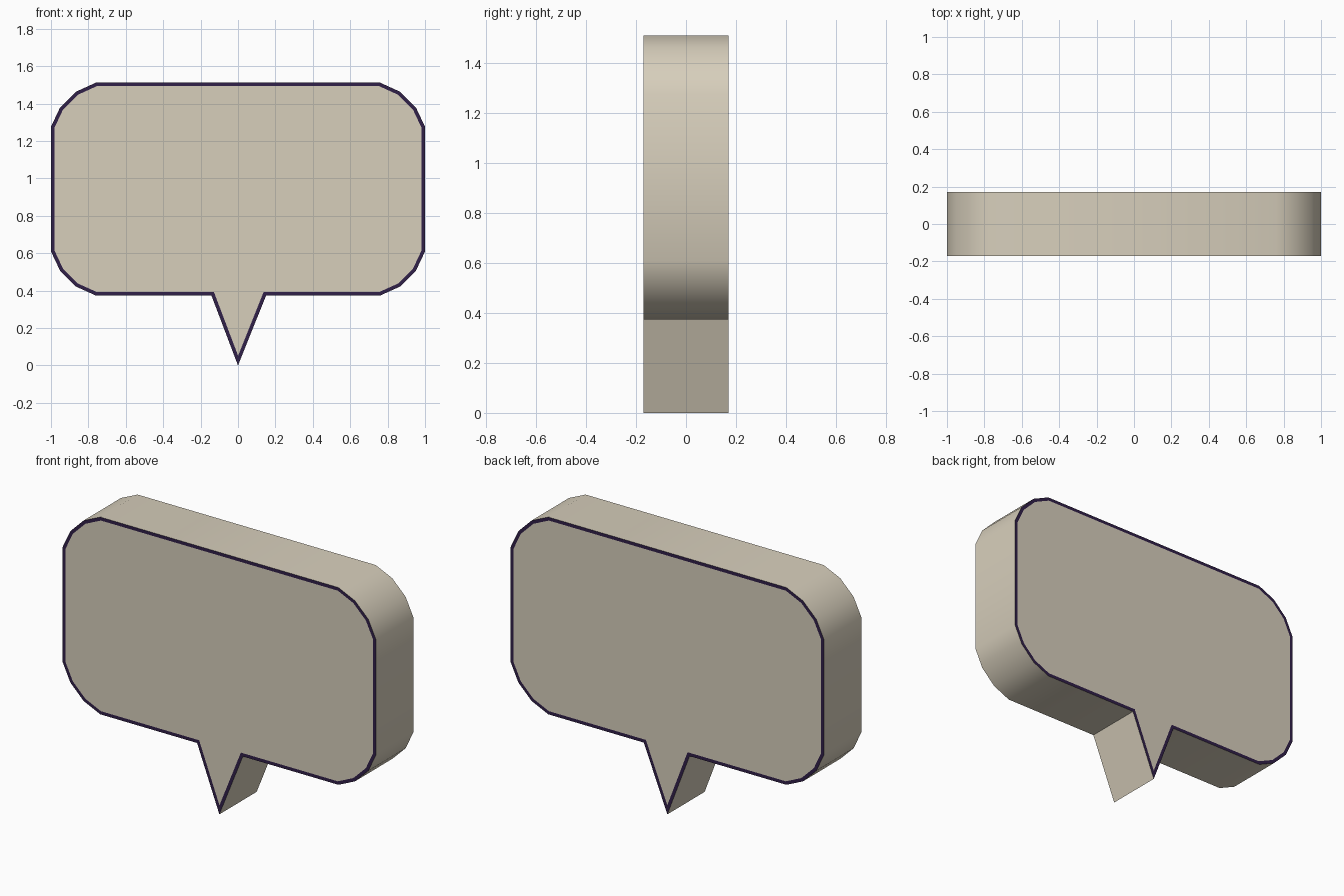
import bpy, bmesh

if "Cube" in bpy.data.objects:
    bpy.data.objects.remove(bpy.data.objects["Cube"])

DEPTH = 0.17             # half thickness
TOP, BOTTOM = 1.512, 0.374
BORDER = 0.019


def material(name, rgb):
    m = bpy.data.materials.new(name)
    m.diffuse_color = (*rgb, 1)
    m.use_nodes = True
    m.node_tree.nodes["Principled BSDF"].inputs["Base Color"].default_value = m.diffuse_color
    return m


# Outline: one rounded corner, mirrored to the other three, plus the tail
corner = [(0.76, 0.0), (0.866, 0.048), (0.951, 0.132), (1.0, 0.236)]
right = [(x, BOTTOM + d) for x, d in corner] + [(x, TOP - d) for x, d in reversed(corner)]
left = [(-x, z) for x, z in reversed(right)]
tail = [(-0.142, BOTTOM), (0.0, 0.0), (0.15, BOTTOM)]
outline = right + left + tail

# Bubble body: extruded outline
bm = bmesh.new()
front = bm.faces.new([bm.verts.new((x, -DEPTH, z)) for x, z in outline])
ext = bmesh.ops.extrude_face_region(bm, geom=[front], use_keep_orig=True)
verts = [v for v in ext["geom"] if isinstance(v, bmesh.types.BMVert)]
bmesh.ops.translate(bm, verts=verts, vec=(0, 2 * DEPTH, 0))
bmesh.ops.recalc_face_normals(bm, faces=bm.faces[:])

# Dark border: inset rim on front and back faces
caps = [f for f in bm.faces if abs(f.normal.y) > 0.9]
rim = bmesh.ops.inset_individual(bm, faces=caps, thickness=BORDER, use_even_offset=True)
for f in rim["faces"]:
    f.material_index = 1

mesh = bpy.data.meshes.new("speech_bubble")
bm.to_mesh(mesh)
bm.free()
mesh.materials.append(material("warm beige", (0.68, 0.62, 0.50)))
mesh.materials.append(material("dark purple", (0.03, 0.014, 0.065)))
obj = bpy.data.objects.new("speech_bubble", mesh)
bpy.context.collection.objects.link(obj)
bpy.context.view_layer.objects.active = obj
obj.select_set(True)
bpy.ops.object.shade_smooth_by_angle(angle=0.55)
